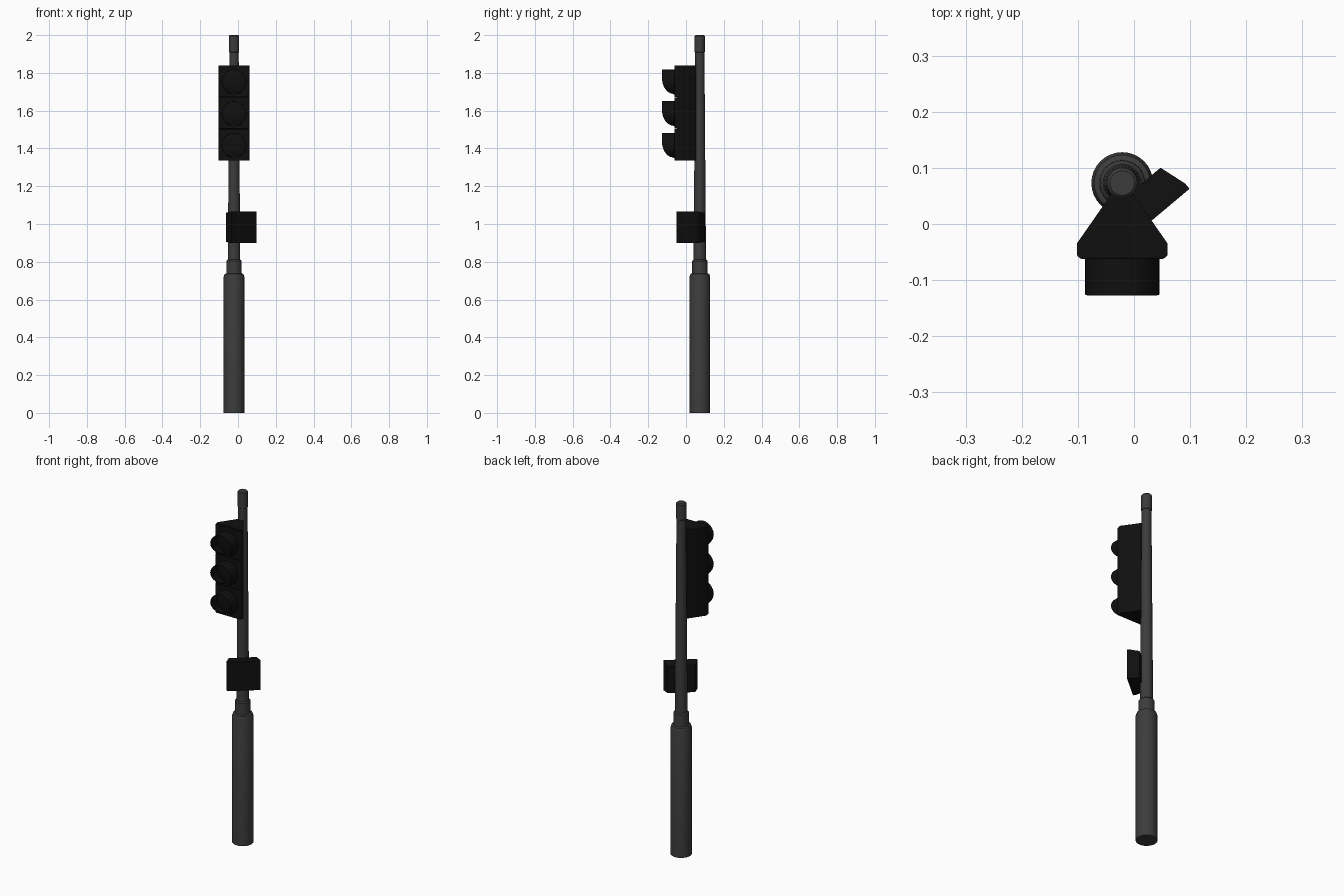
import bpy, bmesh, math
from mathutils import Vector

if "Cube" in bpy.data.objects:
    bpy.data.objects.remove(bpy.data.objects["Cube"])


def material(name, v):
    m = bpy.data.materials.new(name)
    m.diffuse_color = (v, v, v, 1)
    m.use_nodes = True
    m.node_tree.nodes["Principled BSDF"].inputs["Base Color"].default_value = m.diffuse_color
    return m


GREY = material("dark_grey_paint", 0.045)
BLACK = material("black_plastic", 0.005)
POLE = (-0.021, 0.073)
CX = -0.021


def make(name, bm, mat, bevel=0.0, smooth=True):
    bmesh.ops.recalc_face_normals(bm, faces=bm.faces[:])
    me = bpy.data.meshes.new(name)
    bm.to_mesh(me)
    bm.free()
    ob = bpy.data.objects.new(name, me)
    bpy.context.collection.objects.link(ob)
    me.materials.append(mat)
    if bevel:
        b = ob.modifiers.new("bevel", 'BEVEL')
        b.width, b.segments, b.limit_method = bevel, 2, 'ANGLE'
    if smooth:
        bpy.ops.object.select_all(action='DESELECT')
        ob.select_set(True)
        bpy.context.view_layer.objects.active = ob
        bpy.ops.object.shade_smooth_by_angle(angle=math.radians(35))
    return ob


def lathe(name, profile, mat, to_world, n=32):
    """Revolve (radius, height) points; both ends are capped."""
    bm = bmesh.new()
    rings = [[bm.verts.new(to_world(r * math.cos(2 * math.pi * i / n),
                                    r * math.sin(2 * math.pi * i / n), h))
              for i in range(n)] for r, h in profile]
    for a, b in zip(rings, rings[1:]):
        for i in range(n):
            j = (i + 1) % n
            bm.faces.new((a[i], a[j], b[j], b[i]))
    bm.faces.new(rings[0])
    bm.faces.new(rings[-1])
    return make(name, bm, mat)


def prism(name, outline, z0, z1, mat, bevel=0.0):
    bm = bmesh.new()
    f = bm.faces.new([bm.verts.new((x, y, z0)) for x, y in outline])
    g = bmesh.ops.extrude_face_region(bm, geom=[f])["geom"]
    for v in g:
        if isinstance(v, bmesh.types.BMVert):
            v.co.z = z1
    return make(name, bm, mat, bevel)


# Pole: thick base sleeve, collar, tapered shaft and top fitting
def upright(x, y, h):
    return (POLE[0] + x, POLE[1] + y, h)


lathe("base_sleeve", [(0.055, 0), (0.055, 0.72), (0.05, 0.735), (0.038, 0.74)], GREY, upright)
lathe("pole_collar", [(0.041, 0.73), (0.040, 0.805), (0.034, 0.811)], GREY, upright)
lathe("pole_shaft", [(0.033, 0.80), (0.0245, 1.92)], GREY, upright)
lathe("pole_top", [(0.024, 1.908), (0.027, 1.911), (0.027, 1.995), (0.022, 2.0)], GREY, upright)

# Signal housing: wedge that narrows back to the pole
half = [(0.081, -0.048), (0.081, -0.035), (0.019, 0.054)]
outline = [(CX + x, y) for x, y in half] + [(CX - x, y) for x, y in reversed(half)]
prism("signal_housing", outline, 1.335, 1.84, BLACK)


# Visor: full tube at its root, lower front swept away
def visor(name, zc, n=48):
    bm = bmesh.new()
    rows = []
    for i in range(n):
        a = 2 * math.pi * i / n
        s, c = math.sin(a), math.cos(a)
        t = min(max((0.02 - 0.066 * s) / 0.084, 0), 1)
        tip = -0.065 - 0.062 * math.sqrt(1 - t * t)
        rows.append([bm.verts.new((CX + r * c, y, zc + r * s)) for r, y in
                     ((0.066, -0.058), (0.066, tip), (0.0625, tip), (0.0625, -0.058))])
    for i in range(n):
        p, q = rows[i], rows[(i + 1) % n]
        for k in range(4):
            m = (k + 1) % 4
            bm.faces.new((p[k], p[m], q[m], q[k]))
    make(name, bm, BLACK)


# Three lamps, each with door, lens and visor
for i, lamp in enumerate(("bottom", "middle", "top")):
    z0 = 1.335 + i * 0.1683
    zc = z0 + 0.081
    door = [(CX - 0.081, -0.047), (CX - 0.081, -0.056), (CX - 0.074, -0.062),
            (CX + 0.074, -0.062), (CX + 0.081, -0.056), (CX + 0.081, -0.047)]
    prism(lamp + "_door", door, z0 + 0.001, z0 + 0.1675, BLACK, 0.002)
    lathe(lamp + "_lens", [(0.062, -0.058), (0.062, -0.063), (0.05, -0.067),
                           (0.03, -0.071), (0.01, -0.073)], BLACK,
          lambda x, h, y, zc=zc: (CX + x, y, zc + h), 40)
    visor(lamp + "_visor", zc)

# Pedestrian box: turned toward the front right, tapering back to the pole
u = Vector((0.766, 0.643, 0))
n = Vector((0.643, -0.766, 0))
front = Vector((0.032, 0.0065, 0.9825))
bm = bmesh.new()
loops = []
for d, w, h in ((0, 0.0875, 0.0825), (-0.012, 0.0875, 0.0825), (-0.062, 0.072, 0.077)):
    loops.append([bm.verts.new(front + n * d + u * (sx * w) + Vector((0, 0, sz * h)))
                  for sx, sz in ((-1, -1), (1, -1), (1, 1), (-1, 1))])
for a, b in zip(loops, loops[1:]):
    for k in range(4):
        m = (k + 1) % 4
        bm.faces.new((a[k], a[m], b[m], b[k]))
bm.faces.new(loops[0])
bm.faces.new(loops[-1])
make("pedestrian_box", bm, BLACK, smooth=False)
